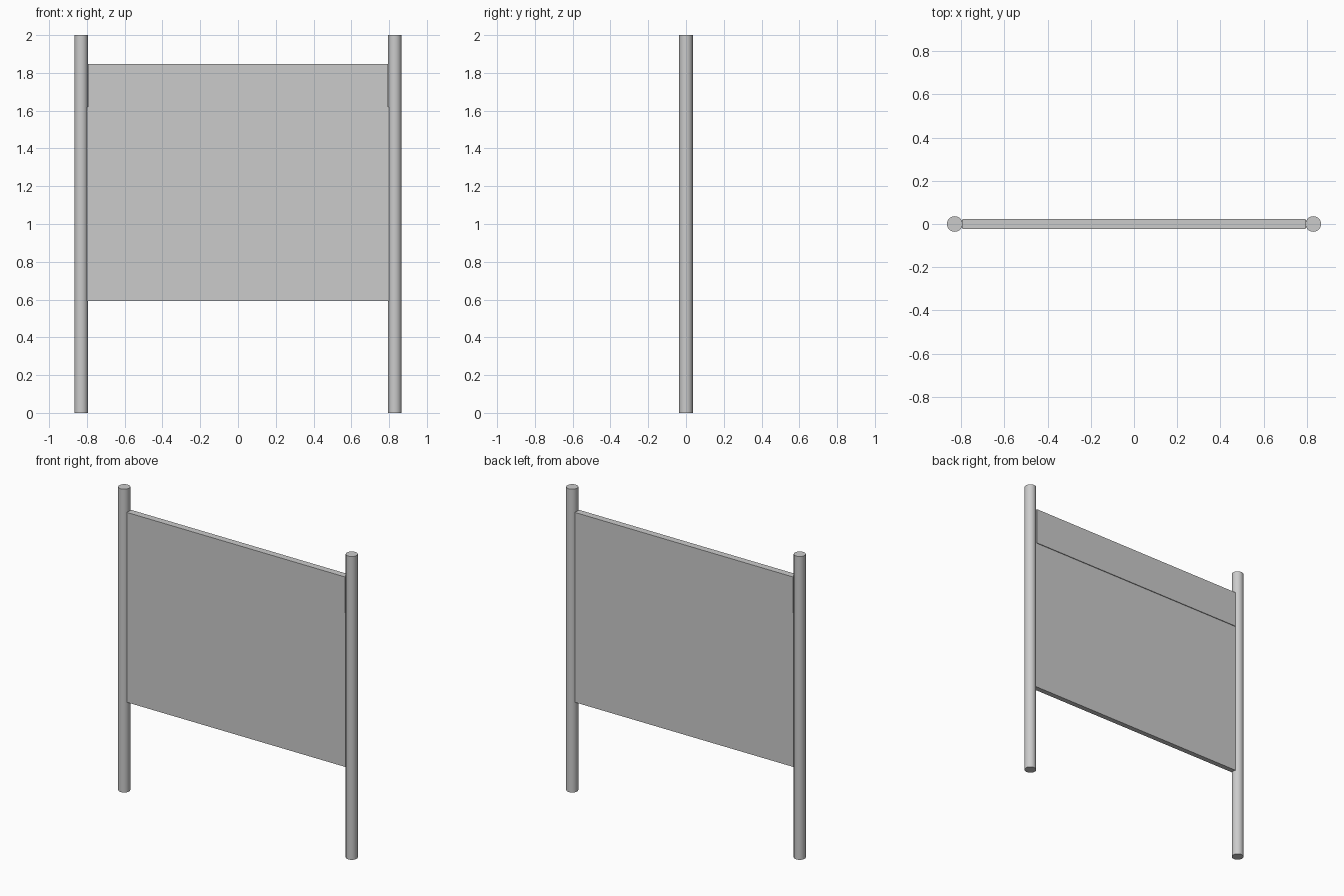
import bpy

if "Cube" in bpy.data.objects:
    bpy.data.objects.remove(bpy.data.objects["Cube"])


def post(name, x):
    bpy.ops.mesh.primitive_cylinder_add(vertices=32, radius=0.036, depth=2, location=(x, 0, 1))
    ob = bpy.context.object
    ob.name = name
    bpy.ops.object.shade_smooth_by_angle()


def board(name, width, thickness, z0, z1):
    bpy.ops.mesh.primitive_cube_add(size=1, location=(0, 0, (z0 + z1) / 2))
    ob = bpy.context.object
    ob.name = name
    ob.scale = (width, thickness, z1 - z0)
    bpy.ops.object.transform_apply(location=False, rotation=False, scale=True)


# Round posts
post("left_post", -0.83)
post("right_post", 0.83)

# Main board, and the slightly thicker header across its top
board("main_panel", 1.606, 0.034, 0.593, 1.62)
board("header_panel", 1.59, 0.044, 1.61, 1.848)
